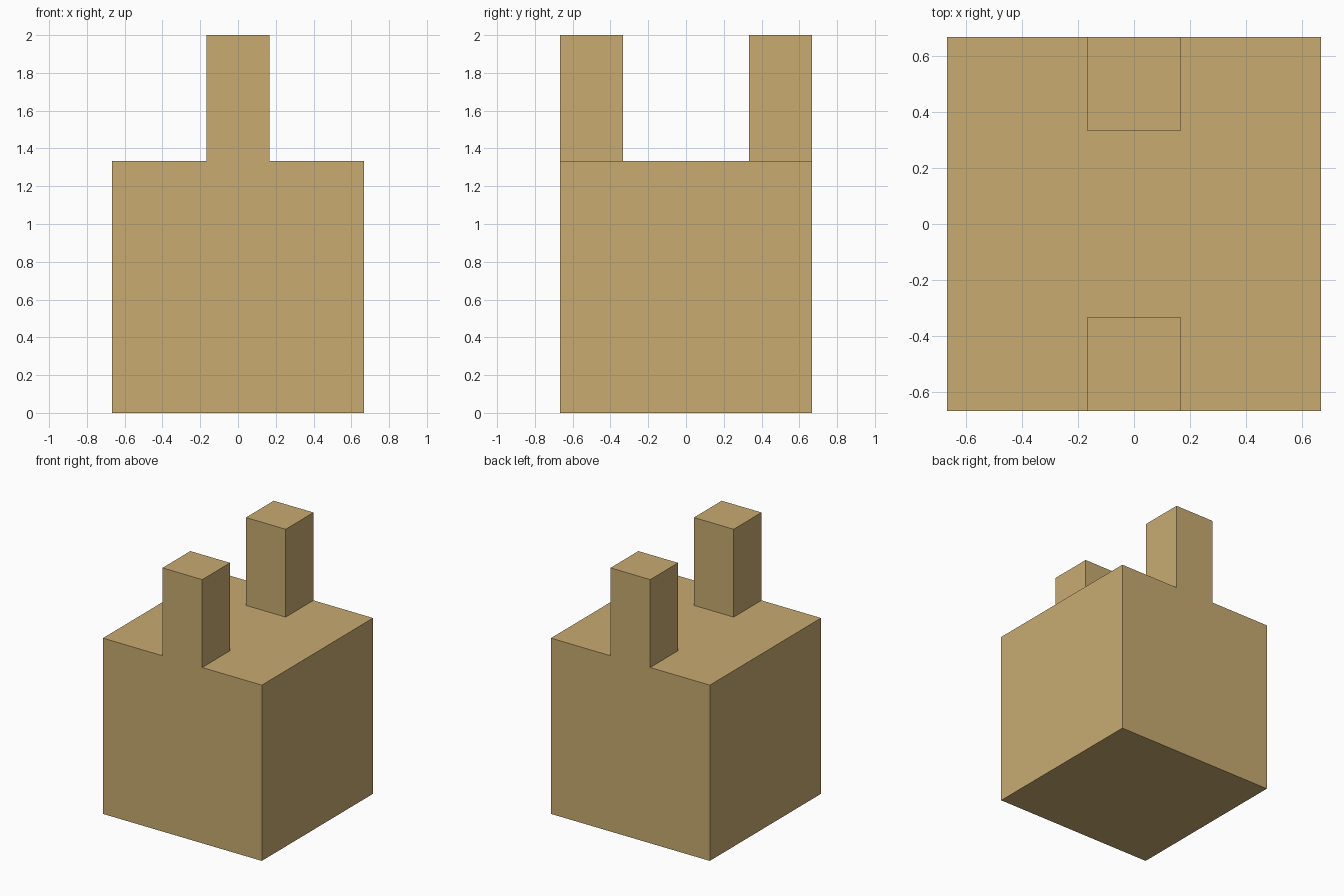
import bpy
import bmesh
import math
from mathutils import Matrix, Vector

if "Cube" in bpy.data.objects:
    bpy.data.objects.remove(bpy.data.objects["Cube"])

SIDE = 4 / 3      # edge of the cubic body
PRONG = 1 / 3     # prong width and depth
RISE = 2 / 3      # prong height

bm = bmesh.new()

# Body: cube standing on the ground
bmesh.ops.create_cube(bm, size=SIDE, matrix=Matrix.Translation((0, 0, SIDE / 2)))

# Cuts that outline the prong footprints
for axis, offset in (((1, 0, 0), PRONG / 2), ((0, 1, 0), SIDE / 2 - PRONG)):
    for sign in (-1, 1):
        bmesh.ops.bisect_plane(
            bm, geom=bm.verts[:] + bm.edges[:] + bm.faces[:],
            plane_co=Vector(axis) * offset * sign, plane_no=axis)

# Prongs: raise the front and back footprints
footprints = []
for face in bm.faces:
    c = face.calc_center_median()
    if c.z > SIDE - 0.01 and abs(c.x) < PRONG / 2 and abs(c.y) > SIDE / 2 - PRONG:
        footprints.append(face)
raised = bmesh.ops.extrude_face_region(bm, geom=footprints)["geom"]
bmesh.ops.translate(bm, vec=(0, 0, RISE),
                    verts=[g for g in raised if isinstance(g, bmesh.types.BMVert)])

# Merge coplanar faces into clean flat sides
bmesh.ops.dissolve_limit(bm, angle_limit=math.radians(1),
                         verts=bm.verts[:], edges=bm.edges[:])
bmesh.ops.recalc_face_normals(bm, faces=bm.faces[:])

mesh = bpy.data.meshes.new("pronged_block")
bm.to_mesh(mesh)
bm.free()

# Tan colour
tan = bpy.data.materials.new("tan")
tan.diffuse_color = (0.58, 0.41, 0.165, 1)
tan.use_nodes = True
tan.node_tree.nodes["Principled BSDF"].inputs["Base Color"].default_value = tan.diffuse_color
mesh.materials.append(tan)

bpy.context.collection.objects.link(bpy.data.objects.new("pronged_block", mesh))
